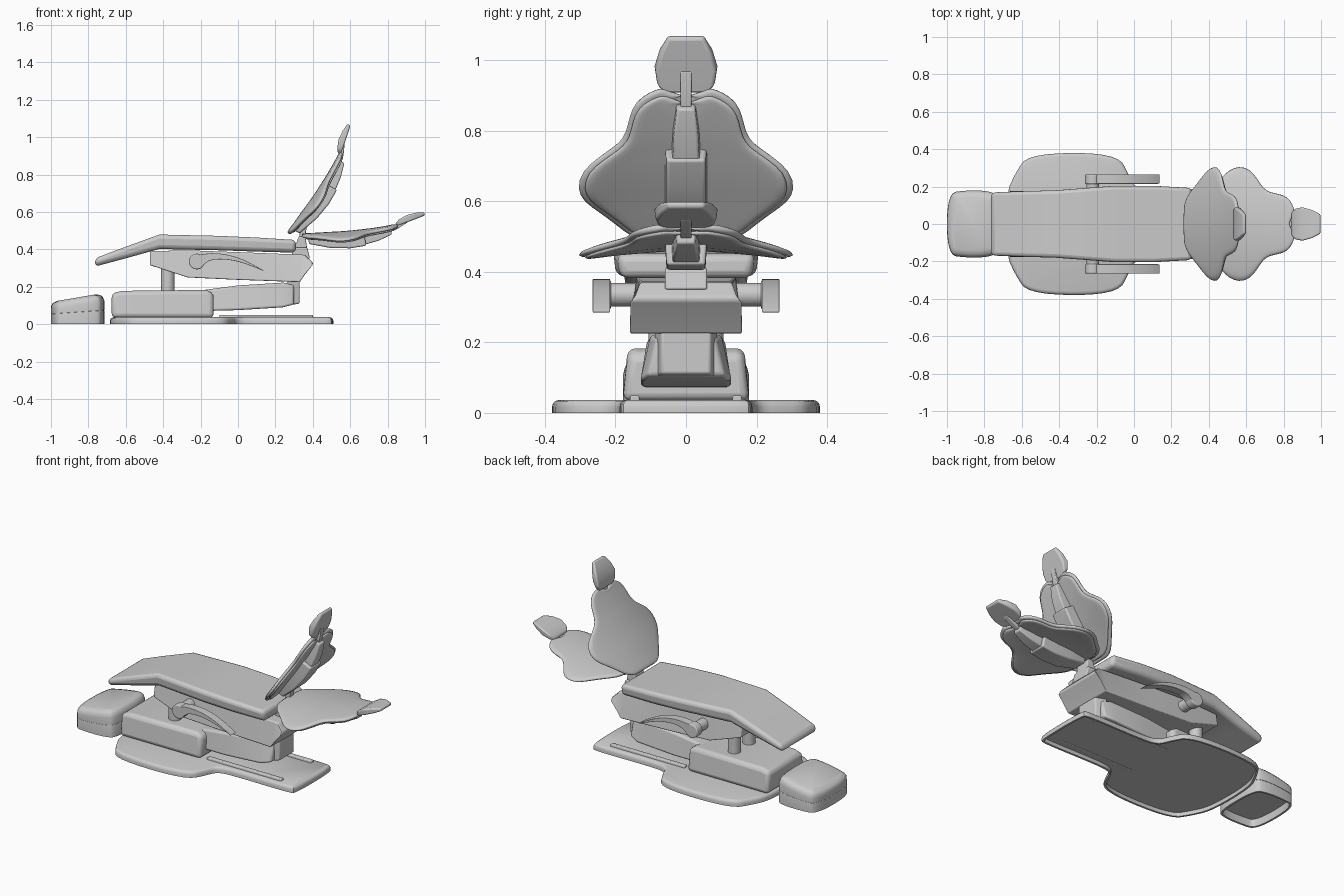
import bpy, bmesh, math
from mathutils import Matrix

cube = bpy.data.objects.get("Cube")
if cube:
    bpy.data.objects.remove(cube, do_unlink=True)

grey = bpy.data.materials.new("light_grey")
grey.use_nodes = True
grey.diffuse_color = (0.6, 0.6, 0.6, 1)
grey.node_tree.nodes["Principled BSDF"].inputs["Base Color"].default_value = (0.6, 0.6, 0.6, 1)


def finish(name, bm, matrix=None, bevel=0, subsurf=0, thick=0):
    """Turn a bmesh into a smooth shaded grey object."""
    mesh = bpy.data.meshes.new(name)
    bm.to_mesh(mesh)
    bm.free()
    mesh.materials.append(grey)
    obj = bpy.data.objects.new(name, mesh)
    bpy.context.collection.objects.link(obj)
    if matrix:
        obj.matrix_world = matrix
    bpy.ops.object.select_all(action='DESELECT')
    obj.select_set(True)
    bpy.context.view_layer.objects.active = obj
    bpy.ops.object.shade_smooth_by_angle(angle=math.radians(35))
    if thick:
        mod = obj.modifiers.new("thickness", 'SOLIDIFY')
        mod.thickness = thick
        mod.offset = -1
    if bevel:
        mod = obj.modifiers.new("rounding", 'BEVEL')
        mod.width = bevel
        mod.segments = 3
        mod.limit_method = 'ANGLE'
        mod.angle_limit = math.radians(35)
    if subsurf:
        mod = obj.modifiers.new("smooth", 'SUBSURF')
        mod.levels = mod.render_levels = subsurf
    return obj


def loft(name, sections, bevel=0.01, matrix=None):
    """Box lofted along x: (x, z top, z bottom, half width top, half width bottom)."""
    bm = bmesh.new()
    rings = [[bm.verts.new(p) for p in ((x, -wb, zb), (x, wb, zb), (x, wt, zt), (x, -wt, zt))]
             for x, zt, zb, wt, wb in sections]
    for a, b in zip(rings, rings[1:]):
        for i in range(4):
            j = (i + 1) % 4
            bm.faces.new((a[i], a[j], b[j], b[i]))
    bm.faces.new(rings[0])
    bm.faces.new(rings[-1])
    bmesh.ops.recalc_face_normals(bm, faces=bm.faces)
    return finish(name, bm, matrix, bevel)


def soften(points, rounds=2):
    """Corner cutting on a closed outline."""
    for _ in range(rounds):
        out = []
        for (ax, ay), (bx, by) in zip(points, points[1:] + points[:1]):
            out += [(ax * .75 + bx * .25, ay * .75 + by * .25),
                    (ax * .25 + bx * .75, ay * .25 + by * .75)]
        points = out
    return points


def slab(name, outline, low, high, edge, hollow=0):
    """Outline in plan, raised between two heights, with a rounded top rim."""
    bm = bmesh.new()
    bottom = [bm.verts.new((x, y, low(x))) for x, y in outline]
    top = [bm.verts.new((x, y, high(x) - edge)) for x, y in outline]
    n = len(outline)
    for i in range(n):
        j = (i + 1) % n
        bm.faces.new((bottom[i], bottom[j], top[j], top[i]))
    lid, floor = bm.faces.new(top), bm.faces.new(bottom[::-1])
    bmesh.ops.recalc_face_normals(bm, faces=bm.faces)
    for t, d in ((.12, .5), (.28, .32), (.6, .18)):
        bmesh.ops.inset_region(bm, faces=[lid], thickness=edge * t, depth=edge * d)
    if hollow:
        bmesh.ops.inset_region(bm, faces=[floor], thickness=0.012, depth=0)
        bmesh.ops.inset_region(bm, faces=[floor], thickness=0.001, depth=-hollow)
    return finish(name, bm)


def prism(name, profile, y0, y1, bevel):
    """Side profile (x, z) extruded across y."""
    bm = bmesh.new()
    face = bm.faces.new([bm.verts.new((x, y0, z)) for x, z in profile])
    new = bmesh.ops.extrude_face_region(bm, geom=[face])["geom"]
    bmesh.ops.translate(bm, vec=(0, y1 - y0, 0), verts=[v for v in new if isinstance(v, bmesh.types.BMVert)])
    bmesh.ops.recalc_face_normals(bm, faces=bm.faces)
    return finish(name, bm, bevel=bevel)


def cylinder(name, radius, depth, location, along_y=False, bevel=0.006):
    bm = bmesh.new()
    bmesh.ops.create_cone(bm, cap_ends=True, segments=32, radius1=radius, radius2=radius, depth=depth)
    matrix = Matrix.Translation(location)
    if along_y:
        matrix = matrix @ Matrix.Rotation(math.pi / 2, 4, 'X')
    return finish(name, bm, matrix, bevel)


# Floor plate with side wings and rails
half = [(-.685, .16), (-.63, .28), (-.57, .365), (-.3, .385), (-.08, .36), (-.03, .27),
        (.0, .195), (.12, .185), (.48, .19), (.51, .17)]
plate = soften(half + [(x, -y) for x, y in reversed(half)])
slab("floor_plate", plate, lambda x: 0, lambda x: .037, .02, .022)

# Base housing and lift mechanism
loft("base_housing", [(-.675, .165, .035, .165, .18), (-.62, .178, .035, .165, .18),
                      (-.17, .183, .035, .165, .18), (-.13, .165, .035, .16, .18)], .022)
loft("lift_arm", [(-.19, .182, .07, .11, .12), (0, .207, .075, .11, .13),
                  (.24, .222, .09, .1, .13), (.3, .215, .105, .08, .11)], .012)
loft("rear_bracket", [(.265, .24, .1, .09, .09), (.33, .24, .11, .07, .07)], .008)

# Upper frame beneath the seat
loft("seat_frame", [(-.47, .39, .315, .13, .145), (-.27, .395, .25, .14, .16), (0, .385, .237, .14, .16),
                    (.33, .372, .225, .13, .16), (.36, .37, .268, .13, .16), (.4, .33, .318, .14, .16)], .008)

# Seat cushion with dropped leg section
loft("seat_cushion", [(-.765, .352, .308, .172, .165), (-.6, .414, .352, .178, .17),
                      (-.42, .479, .402, .182, .175), (-.1, .472, .395, .207, .198),
                      (.1, .463, .388, .207, .198), (.31, .45, .382, .196, .185)], .022)

# Footrest block: hollow base and cushion
block = soften([(-1, -.165), (-.9, -.18), (-.78, -.178), (-.715, -.15), (-.715, .15),
                (-.78, .178), (-.9, .18), (-1, .165)], 3)
seam = lambda x: .055 + (x + 1) * .07
slab("footrest_base", block, lambda x: 0, seam, .003, .045)
slab("footrest_cushion", block, seam, lambda x: .118 + (x + 1) * .17, .04)

# Parts repeated on both sides
arm = [(-.255, .335), (-.24, .36), (-.2, .374), (-.12, .381), (-.03, .367), (.05, .336), (.155, .277),
       (.08, .308), (0, .336), (-.08, .348), (-.15, .343), (-.18, .32), (-.2, .303), (-.24, .303)]
for side, s in (("left", 1), ("right", -1)):
    prism(side + "_armrest", soften(arm, 1), s * .215, s * .265, .006)
    cylinder(side + "_armrest_hub", .042, .052, (-.22, s * .239, .335), True)
    cylinder(side + "_armrest_axle", .033, .09, (-.22, s * .18, .335), True)
    cylinder(side + "_support_post", .036, .2, (-.375, s * .07, .25))
    loft(side + "_floor_rail", [(-.1, .05, .02, .012, .016), (.4, .05, .02, .012, .016)], .005,
         Matrix.Translation((0, s * .145, 0)))

# Backrest hinge
prism("hinge_mount", [(.28, .35), (.385, .35), (.37, .41), (.3, .41)], -.06, .06, .006)
prism("hinge_block", [(.3, .4), (.37, .4), (.36, .47), (.325, .47)], -.045, .045, .006)
prism("hinge_neck", [(.325, .45), (.355, .45), (.37, .53), (.335, .53)], -.02, .02, .004)

# Backrest shape: (distance along, half width, depth at centre line)
rows = [(0, .1, 0), (.02, .155, -.002), (.07, .2, -.008), (.12, .25, -.013), (.16, .293, -.017),
        (.21, .315, -.023), (.27, .3, -.028), (.31, .25, -.03), (.345, .195, -.032), (.38, .172, -.034),
        (.44, .162, -.034), (.48, .145, -.034), (.505, .11, -.033), (.52, .07, -.032)]


def pad(name, matrix, scale, drop, thick):
    """Winged pad, drooping to the sides, with a notch at its top edge."""
    bm = bmesh.new()
    steps = 10
    grid = []
    for u, width, depth in rows:
        line = []
        for i in range(steps + 1):
            t = 2 * i / steps - 1
            v = t * width * scale
            notch = .03 * (1 - abs(t)) if u > .5 else 0
            line.append(bm.verts.new((.26 + (u - notch - .26) * scale, v,
                                      depth - drop - .042 * (v / .31) ** 2)))
        grid.append(line)
    for a, b in zip(grid, grid[1:]):
        for i in range(steps):
            bm.faces.new((a[i], b[i], b[i + 1], a[i + 1]))
    bmesh.ops.recalc_face_normals(bm, faces=bm.faces)
    if sum(f.normal.z for f in bm.faces) < 0:
        bmesh.ops.reverse_faces(bm, faces=bm.faces)
    finish(name, bm, matrix, subsurf=1, thick=thick)


# Two backrests sharing one hinge: raised and reclined
for pose, x, z, angle in (("raised", .26, .49, 60.4), ("reclined", .34, .485, 9.5)):
    m = Matrix.Translation((x, 0, z)) @ Matrix.Rotation(-math.radians(angle), 4, 'Y')
    pad(pose + "_back_cushion", m, 1, 0, .02)
    pad(pose + "_back_shell", m, .94, .016, .014)
    loft(pose + "_spine_cover", [(.03, -.02, -.062, .045, .04), (.145, -.03, -.104, .06, .055),
                                 (.243, -.04, -.121, .06, .055), (.33, -.045, -.122, .06, .055)], .008, m)
    loft(pose + "_spine_tip", [(.32, -.045, -.115, .042, .038), (.4, -.045, -.106, .038, .034),
                               (.475, -.045, -.085, .028, .025)], .006, m)
    loft(pose + "_headrest_stem", [(.45, -.045, -.075, .016, .016), (.51, -.035, -.06, .016, .016),
                                   (.57, -.012, -.034, .016, .016)], .004, m)
    loft(pose + "_headrest", [(.503, -.03, -.046, .06, .06), (.525, -.013, -.042, .083, .08),
                              (.569, .004, -.034, .09, .086), (.62, .008, -.024, .076, .072),
                              (.666, .004, -.014, .052, .05)], .01, m)
